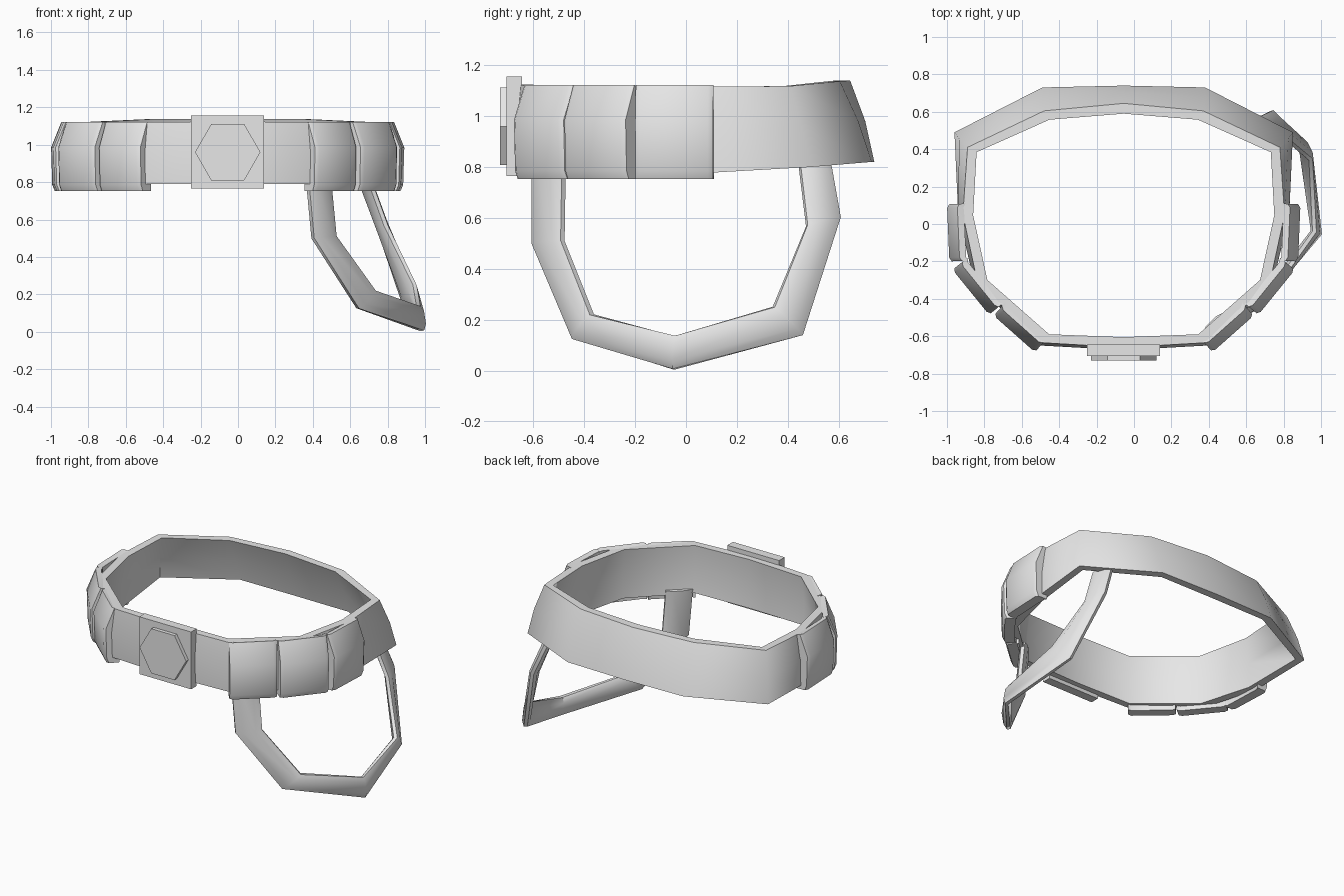
import bpy, bmesh, math
from mathutils import Vector

if "Cube" in bpy.data.objects:
    bpy.data.objects.remove(bpy.data.objects["Cube"])

CX = -0.055  # belt centre line

grey = bpy.data.materials.new("grey")
grey.diffuse_color = (0.8, 0.8, 0.8, 1)
grey.use_nodes = True
grey.node_tree.nodes["Principled BSDF"].inputs["Base Color"].default_value = grey.diffuse_color


def make(name, verts, faces, angle=None):
    me = bpy.data.meshes.new(name)
    me.from_pydata([tuple(v) for v in verts], [], faces)
    bm = bmesh.new()
    bm.from_mesh(me)
    bmesh.ops.recalc_face_normals(bm, faces=bm.faces)
    bm.to_mesh(me)
    bm.free()
    ob = bpy.data.objects.new(name, me)
    bpy.context.collection.objects.link(ob)
    me.materials.append(grey)
    if angle:
        bpy.ops.object.select_all(action='DESELECT')
        ob.select_set(True)
        bpy.context.view_layer.objects.active = ob
        bpy.ops.object.shade_smooth_by_angle(angle=math.radians(angle))
    return ob


def loft(sections, closed=False):
    """Join equal closed sections; cap the ends unless the path is closed."""
    n, m = len(sections[0]), len(sections)
    verts = [v for s in sections for v in s]
    faces = []
    for i in range(m if closed else m - 1):
        a, b = i * n, (i + 1) % m * n
        faces += [(a + j, a + (j + 1) % n, b + (j + 1) % n, b + j) for j in range(n)]
    if not closed:
        faces += [tuple(range(n)), tuple(range((m - 1) * n, m * n))]
    return verts, faces


# Belt: half ring of (bottom x, y, z, top x, y, z), mirrored, flared at the back
half = [(0, .74, .82, 0, .645, 1.14), (.435, .73, .82, .425, .605, 1.137),
        (.905, .49, .80, .835, .41, 1.118), (.885, .05, .775, .86, .05, 1.115),
        (.79, -.32, .78, .78, -.32, 1.115), (.44, -.645, .79, .43, -.635, 1.12),
        (0, -.665, .79, 0, -.66, 1.125)]
ring = half + [(-a, b, c, -d, e, f) for a, b, c, d, e, f in half[-2:0:-1]]
sections = []
for a, b, c, d, e, f in ring:
    bot, top = Vector((a, b, c)), Vector((d, e, f))
    out = Vector((a, b, 0)).normalized()
    mid = (bot + top) / 2 + out * .012
    t = .055
    sec = [bot, mid, top, top - out * t, mid - out * t, bot - out * t]
    sections.append([v + Vector((CX, 0, 0)) for v in sec])
belt = make("belt", *loft(sections, closed=True), angle=65)

# Pouches: bulged profile (depth, height) swept between two plan points
profile = [(-.09, 1.115), (-.055, 1.122), (0, .985), (-.006, .785),
           (-.02, .752), (-.085, .752)]
plans = [((.945, .105), (.932, -.2)), ((.915, -.245), (.72, -.485)),
         ((.695, -.49), (.475, -.685))]
for side, label in ((1, "right"), (-1, "left")):
    for k, (p, q) in enumerate(plans):
        p, q = Vector((*p, 0)), Vector((*q, 0))
        along = (q - p).normalized()
        out = Vector((-along.y, along.x, 0))
        if out.dot(p) < 0:
            out = -out
        secs = []
        for base, inset in ((p, 0.012), (p, 0), (q, 0), (q, 0.012)):
            end = 0 if inset else (.02 if base is p else -.02)
            row = []
            for d, z in profile:
                v = base + along * end + out * (d - inset)
                row.append(Vector((CX + side * v.x, v.y, z)))
            secs.append(row)
        make(f"pouch_{label}_{k + 1}", *loft(secs), angle=40)


# Buckle plate and its raised hexagon
def slab(name, outline, y0, y1):
    make(name, *loft([[(x, y, z) for x, z in outline] for y in (y0, y1)]))


slab("buckle_plate", [(-.25, .765), (.14, .765), (.14, 1.155), (-.25, 1.155)], -.705, -.645)
slab("buckle_hexagon", [(CX + .175 * math.cos(i * math.pi / 3),
                         .96 + .175 * math.sin(i * math.pi / 3)) for i in range(6)], -.73, -.7)

# Leg strap: outer and inner edge points along the hanging loop
edges = [((.37, -.60, .82), (.49, -.48, .82)), ((.40, -.60, .5), (.52, -.485, .51)),
         ((.64, -.44, .125), (.73, -.37, .22)), ((.985, -.05, .005), (.965, -.04, .135)),
         ((.89, .455, .14), (.945, .345, .25)), ((.735, .605, .6), (.79, .475, .57)),
         ((.65, .565, .82), (.70, .445, .82))]
mids = [(Vector(a) + Vector(b)) / 2 for a, b in edges]
sections = []
for i, (a, b) in enumerate(edges):
    a, b = Vector(a), Vector(b)
    path = mids[min(i + 1, len(mids) - 1)] - mids[max(i - 1, 0)]
    n = path.cross(b - a).normalized() * .022
    w = (b - a) * .25
    sections.append([a - n * .5, a + n * .5, a + w + n * 1.2, b - w + n * 1.2,
                     b + n * .5, b - n * .5, b - w - n * 1.2, a + w - n * 1.2])
make("leg_strap", *loft(sections), angle=50)
